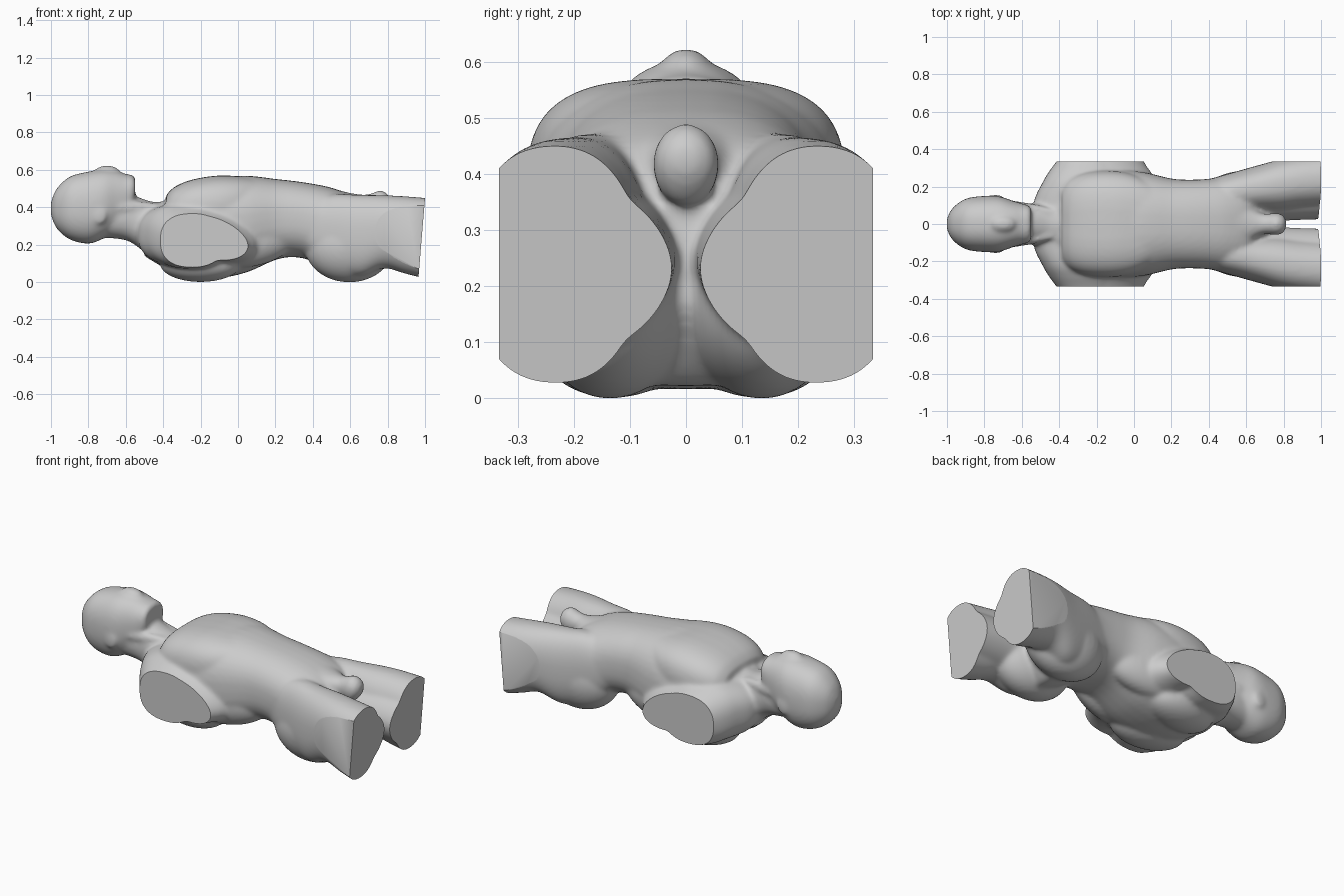
import bpy, bmesh, math
from mathutils import Matrix, Vector

old = bpy.data.objects.get("Cube")
if old:
    bpy.data.objects.remove(old, do_unlink=True)

clay = bpy.data.materials.new("pale_grey")
clay.use_nodes = True
grey = (0.6, 0.6, 0.6, 1)
clay.diffuse_color = grey
clay.node_tree.nodes["Principled BSDF"].inputs["Base Color"].default_value = grey

bm = bmesh.new()


def spline(rows, steps=5):
    """Smoothly interpolate the section rows."""
    out = []
    for i in range(len(rows) - 1):
        quad = [rows[max(i - 1, 0)], rows[i], rows[i + 1], rows[min(i + 2, len(rows) - 1)]]
        for k in range(steps):
            t = k / steps
            out.append([0.5 * (2 * b + (c - a) * t + (2 * a - 5 * b + 4 * c - d) * t * t
                               + (3 * b - a - 3 * c + d) * t ** 3) for a, b, c, d in zip(*quad)])
    return out + [list(rows[-1])]


def loft(rows, axis="x", power=(2.4, 2.4), side=1, shear=0.0, n=40):
    """Closed skin through rounded sections: (position, low, high, bottom, top).
    The two powers set the squareness of the low and the high half."""
    rings = []
    for t, a0, a1, b0, b1 in spline(rows):
        ring = []
        for k in range(n):
            ang = 2 * math.pi * k / n
            c, s = math.cos(ang), math.sin(ang)
            p = 2 / power[c > 0]
            da = (a1 - a0) / 2 * math.copysign(abs(c) ** p, c)
            a = (a0 + a1) / 2 + da
            b = (b0 + b1) / 2 + (b1 - b0) / 2 * math.copysign(abs(s) ** p, s) + shear * da
            ring.append(bm.verts.new((t, a * side, b) if axis == "x" else (a, t * side, b)))
        rings.append(ring)
    for r, q in zip(rings, rings[1:]):
        for k in range(n):
            j = (k + 1) % n
            bm.faces.new((r[k], r[j], q[j], q[k]))
    bm.faces.new(rings[0][::-1])
    bm.faces.new(rings[-1])


def centred(rows):
    return [(x, -w, w, lo, hi) for x, w, lo, hi in rows]


def blob(loc, radii, turn=0.0, tilt=0.0):
    """Ellipsoid muscle form, turned about z and tilted about y."""
    m = (Matrix.Translation(loc) @ Matrix.Rotation(turn, 4, "Z")
         @ Matrix.Rotation(tilt, 4, "Y") @ Matrix.Diagonal((*radii, 1)))
    bmesh.ops.create_uvsphere(bm, u_segments=32, v_segments=20, radius=1, matrix=m)


# Head and neck
loft(centred([(-1.0, .03, .36, .43), (-.97, .085, .29, .5), (-.9, .135, .23, .565),
              (-.8, .15, .207, .592), (-.72, .148, .235, .602), (-.65, .125, .28, .595),
              (-.6, .11, .33, .58), (-.565, .1, .39, .574), (-.55, .085, .43, .56)]))
loft(centred([(-.75, .11, .24, .45), (-.62, .112, .23, .465), (-.55, .11, .2, .46),
              (-.45, .13, .12, .43), (-.36, .16, .08, .44)]), power=(2.2, 2.2))
blob((-.70, 0, .588), (.07, .045, .037))

# Torso and rib cage
loft(centred([(-.5, .1, .14, .4), (-.4, .2, .08, .43), (-.35, .25, .05, .47),
              (-.25, .28, .02, .53), (-.1, .29, .022, .56), (.05, .278, .055, .57),
              (.2, .243, .12, .553), (.3, .237, .135, .542), (.4, .242, .112, .527),
              (.5, .258, .05, .506), (.6, .255, .022, .468), (.66, .18, .06, .42),
              (.73, .08, .16, .36)]), power=(2.5, 2.5))
loft(centred([(-.385, .2, .2, .465), (-.34, .245, .18, .51), (-.25, .277, .16, .548),
              (-.12, .285, .16, .57), (0, .265, .2, .568), (.12, .21, .25, .555)]),
     power=(3.1, 3.1))

# Pelvic form and the bridge between the thighs
loft(centred([(.42, .21, .36, .51), (.52, .16, .36, .497), (.61, .095, .37, .476),
              (.69, .055, .36, .47), (.76, .06, .345, .492), (.8, .045, .38, .472),
              (.815, .015, .415, .445)]), power=(2, 2))
blob((.62, 0, .28), (.12, .035, .15))

# Mirrored muscle forms and limb stumps
for s in (1, -1):
    blob((-.74, s * .142, .36), (.04, .014, .05))                 # ear
    blob((-.55, s * .085, .4), (.17, .024, .032), -s * .2)        # neck cord
    blob((-.2, s * .13, .1), (.22, .13, .098), s * .15)           # shoulder blade
    blob((.04, s * .16, .22), (.27, .105, .14), -s * .12, -.12)   # flank
    blob((.595, s * .135, .195), (.24, .15, .195))                # buttock
    # Upper arm
    loft([(0, -.53, .02, .1, .425), (.12, -.535, .02, .085, .425), (.22, -.49, 0, .075, .425),
          (.28, -.455, -.03, .072, .4), (.33, -.418, -.06, .08, .37),
          (.46, -.32, -.08, .1, .3)], axis="y", power=(2.5, 2.1), side=s)
    # Armpit fold behind the upper arm
    loft([(.1, -.38, .2, .11, .4), (.22, -.37, .13, .11, .4), (.28, -.36, .09, .12, .38),
          (.333, -.35, .055, .125, .352), (.46, -.3, .0, .14, .3)],
         axis="y", power=(2, 1.9), side=s, shear=-.22)
    # Outer thigh
    loft([(.35, .06, .225, .18, .42), (.5, .05, .268, .07, .47), (.65, .06, .31, .03, .468),
          (.78, .068, .345, .075, .466), (.9, .078, .37, .045, .46),
          (1.1, .085, .395, -.005, .443)], power=(2.2, 2.4), side=s)
    # Inner thigh
    loft([(.45, .04, .25, .14, .4), (.65, .012, .28, .1, .4), (.8, .018, .3, .1, .39),
          (1.1, .028, .31, .08, .37)], power=(1.75, 2), side=s)

bmesh.ops.recalc_face_normals(bm, faces=bm.faces)
mesh = bpy.data.meshes.new("body")
bm.to_mesh(mesh)
bm.free()
body = bpy.data.objects.new("body", mesh)
bpy.context.collection.objects.link(body)

# Fuse all forms into one smooth skin
fuse = body.modifiers.new("fuse", "REMESH")
fuse.mode = "VOXEL"
fuse.voxel_size = 0.01
soften = body.modifiers.new("soften", "SMOOTH")
soften.factor = 0.5
soften.iterations = 14
evaluated = body.evaluated_get(bpy.context.evaluated_depsgraph_get())
skin = bpy.data.meshes.new_from_object(evaluated)
body.modifiers.clear()
body.data = skin
bpy.data.meshes.remove(mesh)

# Flat cuts at the arms and thighs
bm = bmesh.new()
bm.from_mesh(skin)
cuts = [((0, .333, 0), (0, 1, 0)), ((0, -.333, 0), (0, -1, 0)), ((1, 0, .45), (1, 0, -.083))]
for point, normal in cuts:
    cut = bmesh.ops.bisect_plane(bm, geom=bm.verts[:] + bm.edges[:] + bm.faces[:],
                                 plane_co=point, plane_no=Vector(normal).normalized(),
                                 clear_outer=True)
    rim = [e for e in cut["geom_cut"] if isinstance(e, bmesh.types.BMEdge) and e.is_boundary]
    bmesh.ops.holes_fill(bm, edges=rim, sides=0)
bmesh.ops.recalc_face_normals(bm, faces=bm.faces)

# Rest on the ground, centred
xs = [v.co.x for v in bm.verts]
floor = min(v.co.z for v in bm.verts)
bmesh.ops.translate(bm, verts=bm.verts, vec=(-(max(xs) + min(xs)) / 2, 0, -floor))
bm.to_mesh(skin)
bm.free()

skin.name = "body"
skin.materials.clear()
skin.materials.append(clay)
for face in skin.polygons:
    face.material_index = 0
bpy.ops.object.select_all(action="DESELECT")
body.select_set(True)
bpy.context.view_layer.objects.active = body
bpy.ops.object.shade_smooth_by_angle(angle=math.radians(40))
